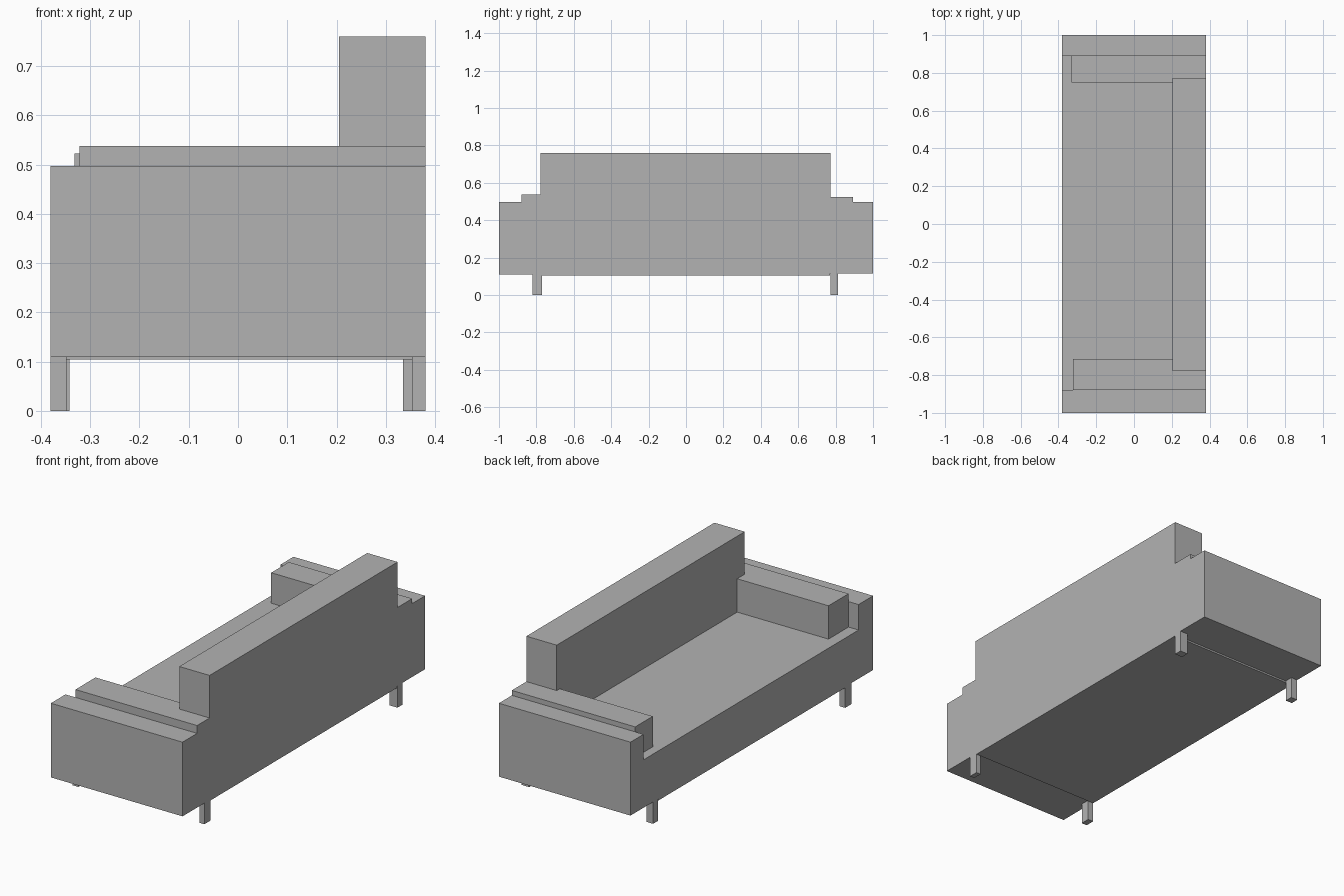
import bpy, bmesh

if "Cube" in bpy.data.objects:
    bpy.data.objects.remove(bpy.data.objects["Cube"])

grey = bpy.data.materials.new("plain_grey")
grey.diffuse_color = (0.45, 0.45, 0.45, 1)
grey.use_nodes = True
grey.node_tree.nodes["Principled BSDF"].inputs["Base Color"].default_value = grey.diffuse_color


def extrude_x(name, profile, x0, x1):
    """Extrude a closed (y, z) profile from x0 to x1."""
    bm = bmesh.new()
    face = bm.faces.new([bm.verts.new((x0, y, z)) for y, z in profile])
    grown = bmesh.ops.extrude_face_region(bm, geom=[face])
    verts = [v for v in grown["geom"] if isinstance(v, bmesh.types.BMVert)]
    bmesh.ops.translate(bm, verts=verts, vec=(x1 - x0, 0, 0))
    bmesh.ops.recalc_face_normals(bm, faces=bm.faces)
    mesh = bpy.data.meshes.new(name)
    bm.to_mesh(mesh)
    bm.free()
    mesh.materials.append(grey)
    obj = bpy.data.objects.new(name, mesh)
    bpy.context.collection.objects.link(obj)
    return obj


def box(name, x0, x1, y0, y1, z0, z1):
    return extrude_x(name, [(y0, z0), (y1, z0), (y1, z1), (y0, z1)], x0, x1)


SEAT = 0.364   # seat height
FRONT, BACK, REST = -0.38, 0.38, 0.205

# Body: seat and both arms in one section, with a slightly lower middle
extrude_x("seat_and_arms", [
    (-1, 0.11), (-0.77, 0.11), (-0.77, 0.105), (0.77, 0.105),
    (0.77, 0.114), (1, 0.114), (1, 0.497), (0.893, 0.497),
    (0.893, SEAT), (-0.88, SEAT), (-0.88, 0.497), (-1, 0.497)], FRONT, BACK)

# Backrest with shoulders that continue the side cushions
extrude_x("backrest", [
    (-0.88, SEAT), (0.893, SEAT), (0.893, 0.523), (0.773, 0.523),
    (0.773, 0.76), (-0.777, 0.76), (-0.777, 0.538), (-0.88, 0.538)], REST, BACK)

# Side cushions lying against the arms
box("side_cushion_near", -0.322, REST, -0.88, -0.715, SEAT, 0.538)
box("side_cushion_far", -0.332, REST, 0.748, 0.893, SEAT, 0.523)

# Legs: (x0, x1, y0, y1, top)
legs = [(-0.38, -0.348, -0.82, -0.77, 0.11), (0.353, 0.38, -0.82, -0.77, 0.11),
        (-0.38, -0.342, 0.772, 0.814, 0.114), (0.335, 0.38, 0.772, 0.814, 0.114)]
for i, (x0, x1, y0, y1, top) in enumerate(legs):
    box(f"leg_{i + 1}", x0, x1, y0, y1, 0, top)
